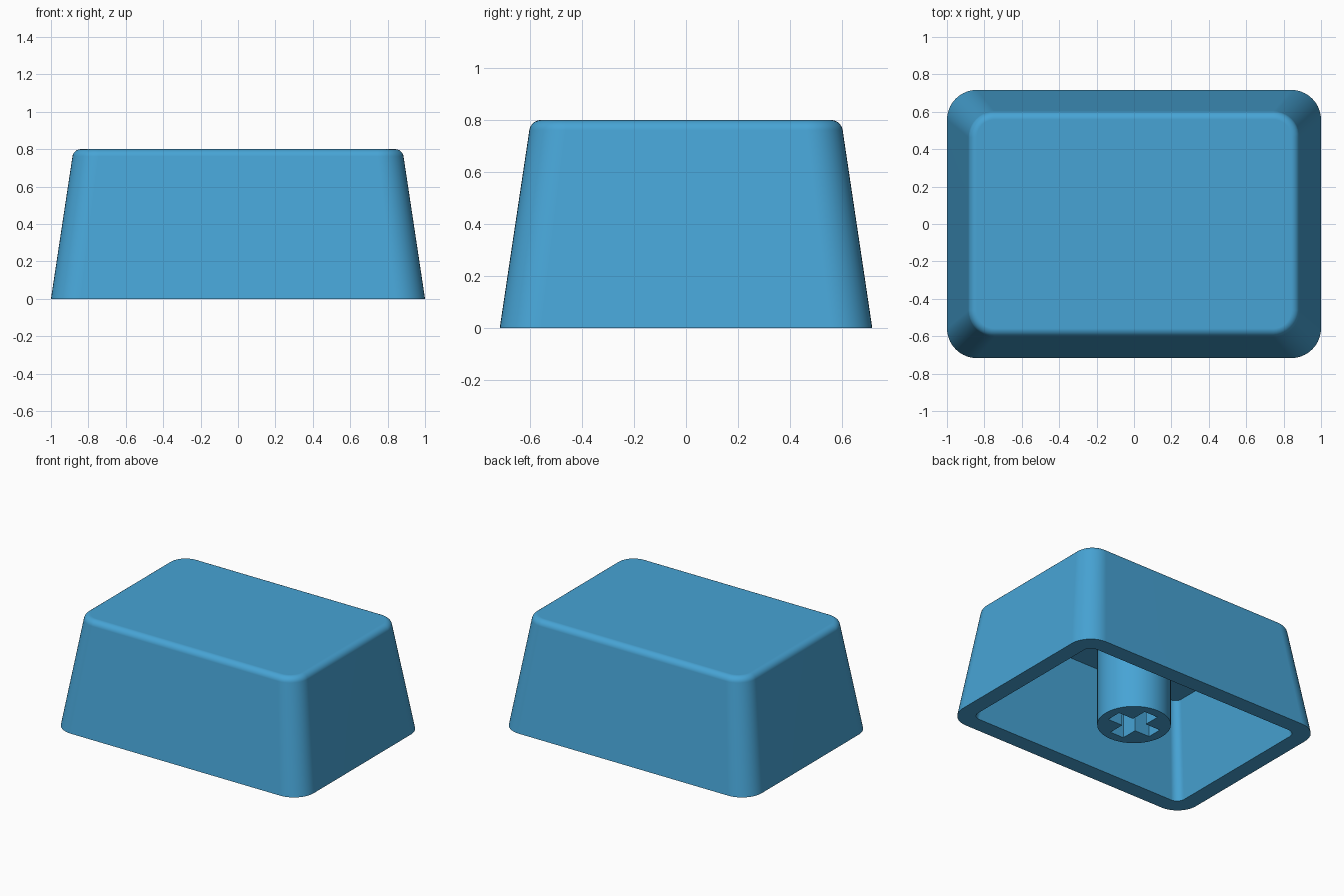
import bpy, bmesh, math

if "Cube" in bpy.data.objects:
    bpy.data.objects.remove(bpy.data.objects["Cube"])

ROOF = 0.68      # underside of the top plate
WALL = 0.117     # wall thickness
SLOPE = 0.151    # inward lean of the walls per unit of height

blue = bpy.data.materials.new("sky blue plastic")
blue.diffuse_color = (0.063, 0.37, 0.665, 1)
blue.use_nodes = True
blue.node_tree.nodes["Principled BSDF"].inputs["Base Color"].default_value = blue.diffuse_color


def rounded_ring(bm, hx, hy, r, z, steps=10):
    """Closed loop of vertices on a rounded rectangle."""
    verts = []
    for k, (sx, sy) in enumerate([(1, 1), (-1, 1), (-1, -1), (1, -1)]):
        for i in range(steps + 1):
            a = math.pi / 2 * (k + i / steps)
            verts.append(bm.verts.new((sx * (hx - r) + r * math.cos(a),
                                       sy * (hy - r) + r * math.sin(a), z)))
    return verts


def bridge(bm, a, b):
    n = len(a)
    for i in range(n):
        j = (i + 1) % n
        bm.faces.new((a[i], a[j], b[j], b[i]))


def finish(bm, name):
    bmesh.ops.recalc_face_normals(bm, faces=bm.faces)
    mesh = bpy.data.meshes.new(name)
    bm.to_mesh(mesh)
    bm.free()
    mesh.materials.append(blue)
    obj = bpy.data.objects.new(name, mesh)
    bpy.context.collection.objects.link(obj)
    bpy.ops.object.select_all(action='DESELECT')
    obj.select_set(True)
    bpy.context.view_layer.objects.active = obj
    bpy.ops.object.shade_smooth_by_angle(angle=math.radians(30))
    weighted = obj.modifiers.new("clean shading", 'WEIGHTED_NORMAL')
    weighted.keep_sharp = True
    return obj


# Hollow cap: cavity roof, inner wall, rim, outer wall, rounded top edge, top
bm = bmesh.new()
lean = SLOPE * ROOF
rings = [
    rounded_ring(bm, 1 - WALL - lean, 0.717 - WALL - lean, 0.05, ROOF),
    rounded_ring(bm, 1 - WALL, 0.717 - WALL, 0.06, 0),
    rounded_ring(bm, 1, 0.717, 0.16, 0),
]
fillet = 0.045
start = math.atan(SLOPE)
for i in range(9):
    a = start + (math.pi / 2 - start) * i / 8
    inset = fillet * (math.cos(start) - math.cos(a))
    z = 0.8 - fillet + fillet * math.sin(a)
    rings.append(rounded_ring(bm, 0.885 - inset, 0.603 - inset, 0.14 - inset, z))
for a, b in zip(rings, rings[1:]):
    bridge(bm, a, b)
bm.faces.new(rings[0])
bm.faces.new(rings[-1])
finish(bm, "cap_shell")

# Round stem with a cross-shaped socket, running up to the cavity roof
bm = bmesh.new()
L, W, R = 0.175, 0.055, 0.242
cross = []
for k in range(4):
    c, s = round(math.cos(k * math.pi / 2)), round(math.sin(k * math.pi / 2))
    cross += [(c * x - s * y, s * x + c * y) for x, y in [(L, -W), (L, W), (W, W)]]
circle = [(R * math.cos(2 * math.pi * i / 48), R * math.sin(2 * math.pi * i / 48))
          for i in range(48)]
end_edges = []
for outline in (circle, cross):
    low = [bm.verts.new((x, y, 0)) for x, y in outline]
    high = [bm.verts.new((x, y, ROOF)) for x, y in outline]
    bridge(bm, low, high)
    end_edges += [bm.edges.get((low[i - 1], low[i])) for i in range(len(low))]
bmesh.ops.triangle_fill(bm, edges=end_edges, use_beauty=True, normal=(0, 0, -1))
finish(bm, "stem")
